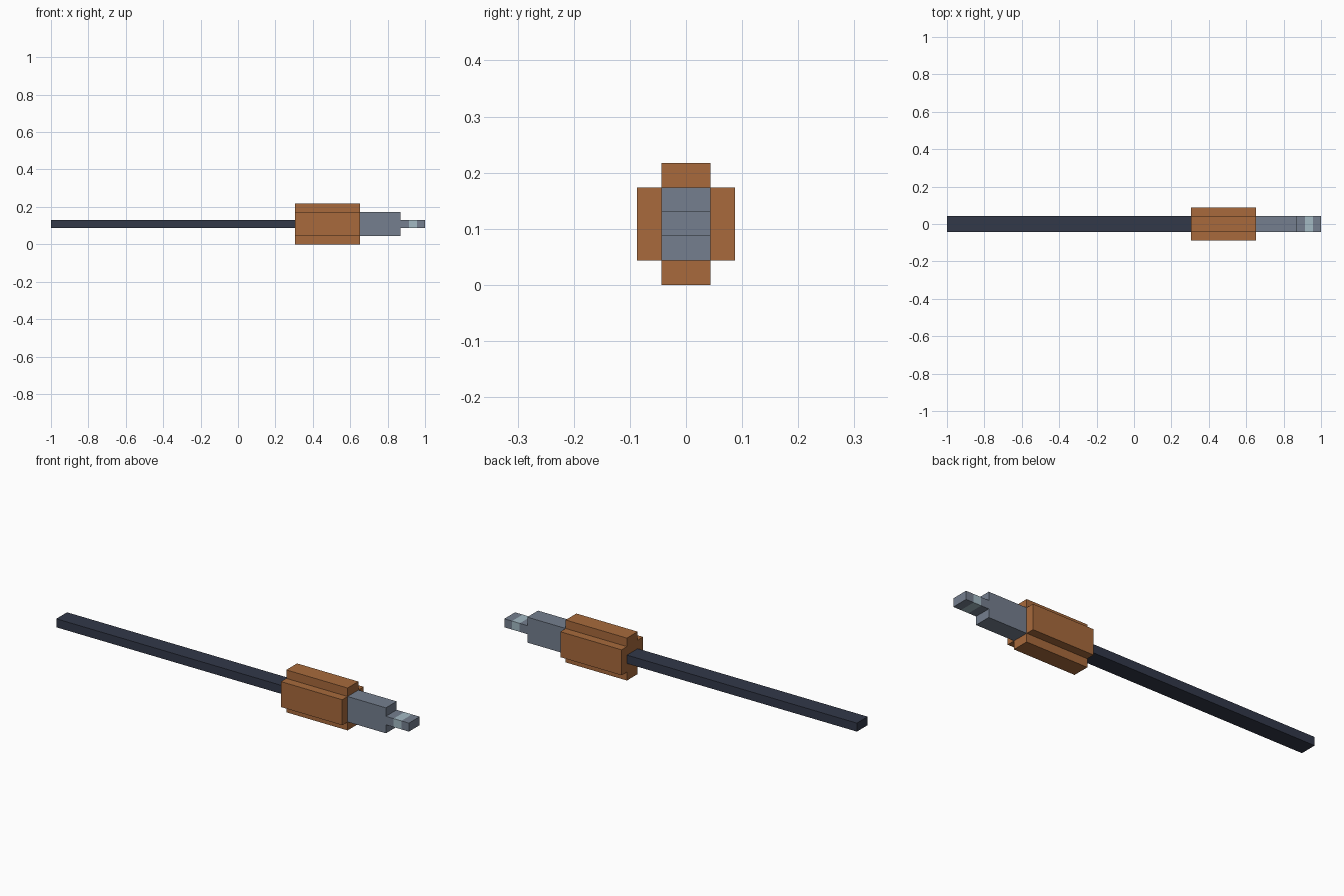
import bpy

if "Cube" in bpy.data.objects:
    bpy.data.objects.remove(bpy.data.objects["Cube"])

U = 2 / 46            # the model sits on a grid of 46 units along x
HALF = 23


def material(name, srgb):
    m = bpy.data.materials.new(name)
    lin = [((c / 255 + 0.055) / 1.055) ** 2.4 for c in srgb]
    m.diffuse_color = (*lin, 1)
    m.use_nodes = True
    m.node_tree.nodes["Principled BSDF"].inputs["Base Color"].default_value = m.diffuse_color
    return m


navy = material("dark navy", (50, 56, 73))
copper = material("copper brown", (168, 106, 60))
steel = material("steel grey", (117, 127, 143))
pale = material("pale blue", (163, 186, 196))


def extrude_x(name, x0, x1, profile, mat):
    """Prism along x from a (y, z) profile given in grid units."""
    n = len(profile)
    verts = [((x - HALF) * U, y * U, z * U) for x in (x0, x1) for y, z in profile]
    faces = [tuple(reversed(range(n))), tuple(range(n, 2 * n))]
    faces += [(i, (i + 1) % n, n + (i + 1) % n, n + i) for i in range(n)]
    mesh = bpy.data.meshes.new(name)
    mesh.from_pydata(verts, [], faces)
    mesh.materials.append(mat)
    obj = bpy.data.objects.new(name, mesh)
    bpy.context.collection.objects.link(obj)
    return obj


def rect(z0, z1):
    return [(-1, z0), (1, z0), (1, z1), (-1, z1)]


# Plus-shaped outline of the grip
cross = [(-1, 0), (1, 0), (1, 1), (2, 1), (2, 4), (1, 4),
         (1, 5), (-1, 5), (-1, 4), (-2, 4), (-2, 1), (-1, 1)]

extrude_x("long_bar", 0, 30, rect(2, 3), navy)
extrude_x("grip_block", 30, 38, cross, copper)
extrude_x("collar", 38, 43, rect(1, 4), steel)
# Tip with a pale band in the middle
extrude_x("tip_base", 43, 44, rect(2, 3), steel)
extrude_x("tip_band", 44, 45, rect(2, 3), pale)
extrude_x("tip_end", 45, 46, rect(2, 3), steel)
